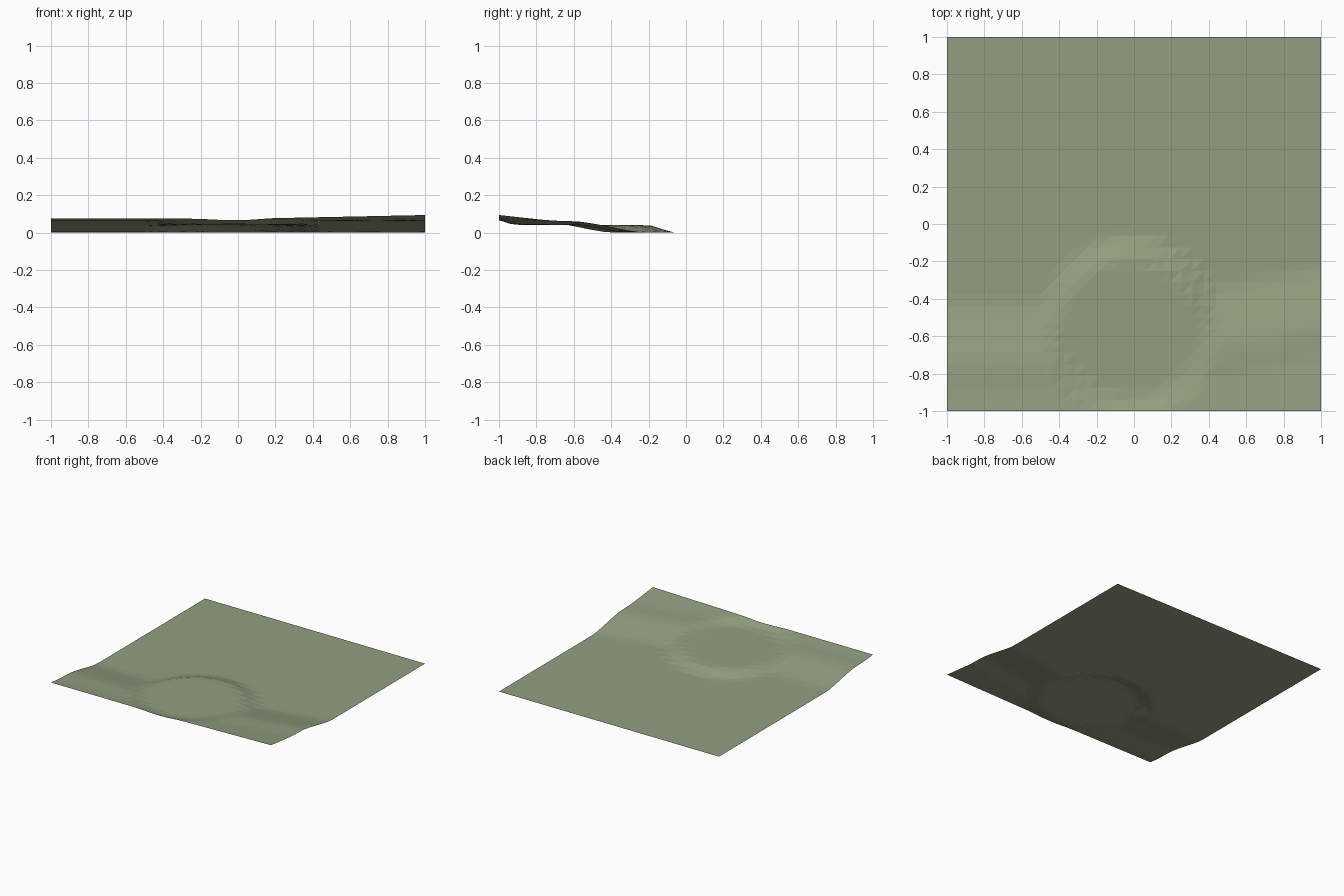
import bpy
import bmesh
from math import hypot

cube = bpy.data.objects.get("Cube")
if cube:
    bpy.data.objects.remove(cube, do_unlink=True)

CELLS = 32
PAD_X, PAD_Y, PAD_Z = -0.02, -0.55, 0.04
PAD_INNER, PAD_OUTER = 0.34, 0.50

# Hillside section: (distance towards the front, height)
SLOPE = [(0.40, 0.0), (0.45, 0.005), (0.53, 0.02), (0.63, 0.04), (0.72, 0.056),
         (0.78, 0.061), (0.90, 0.064), (0.98, 0.072), (1.20, 0.096)]


def smooth(t):
    t = min(max(t, 0), 1)
    return t * t * (3 - 2 * t)


def hillside(d):
    if d <= SLOPE[0][0]:
        return 0.0
    for (d0, z0), (d1, z1) in zip(SLOPE, SLOPE[1:]):
        if d <= d1:
            return z0 + (z1 - z0) * (d - d0) / (d1 - d0)
    return SLOPE[-1][1]


def height(x, y):
    # The hillside bends backwards on the left
    hill = hillside(-y + 0.19 * max(0, x - 0.05))
    # Level round pad blended into the hillside
    r = hypot(x - PAD_X, y - PAD_Y)
    k = smooth((r - PAD_INNER) / (PAD_OUTER - PAD_INNER))
    return PAD_Z + (hill - PAD_Z) * k


# Single ground colour
grass = bpy.data.materials.new("sage_green")
grass.use_nodes = True
colour = (0.29, 0.345, 0.215, 1)
grass.diffuse_color = colour
for node in grass.node_tree.nodes:
    if node.type == 'BSDF_PRINCIPLED':
        node.inputs["Base Color"].default_value = colour

# Terrain sheet, every cell split along the same diagonal
bm = bmesh.new()
bmesh.ops.create_grid(bm, x_segments=CELLS, y_segments=CELLS, size=1)
for face in list(bm.faces):
    corners = sorted(face.verts, key=lambda v: v.co.x + v.co.y)
    bmesh.utils.face_split(face, corners[0], corners[-1])
for v in bm.verts:
    v.co.z = height(v.co.x, v.co.y)

mesh = bpy.data.meshes.new("terrain")
bm.to_mesh(mesh)
bm.free()
mesh.materials.append(grass)
terrain = bpy.data.objects.new("terrain", mesh)
bpy.context.collection.objects.link(terrain)
